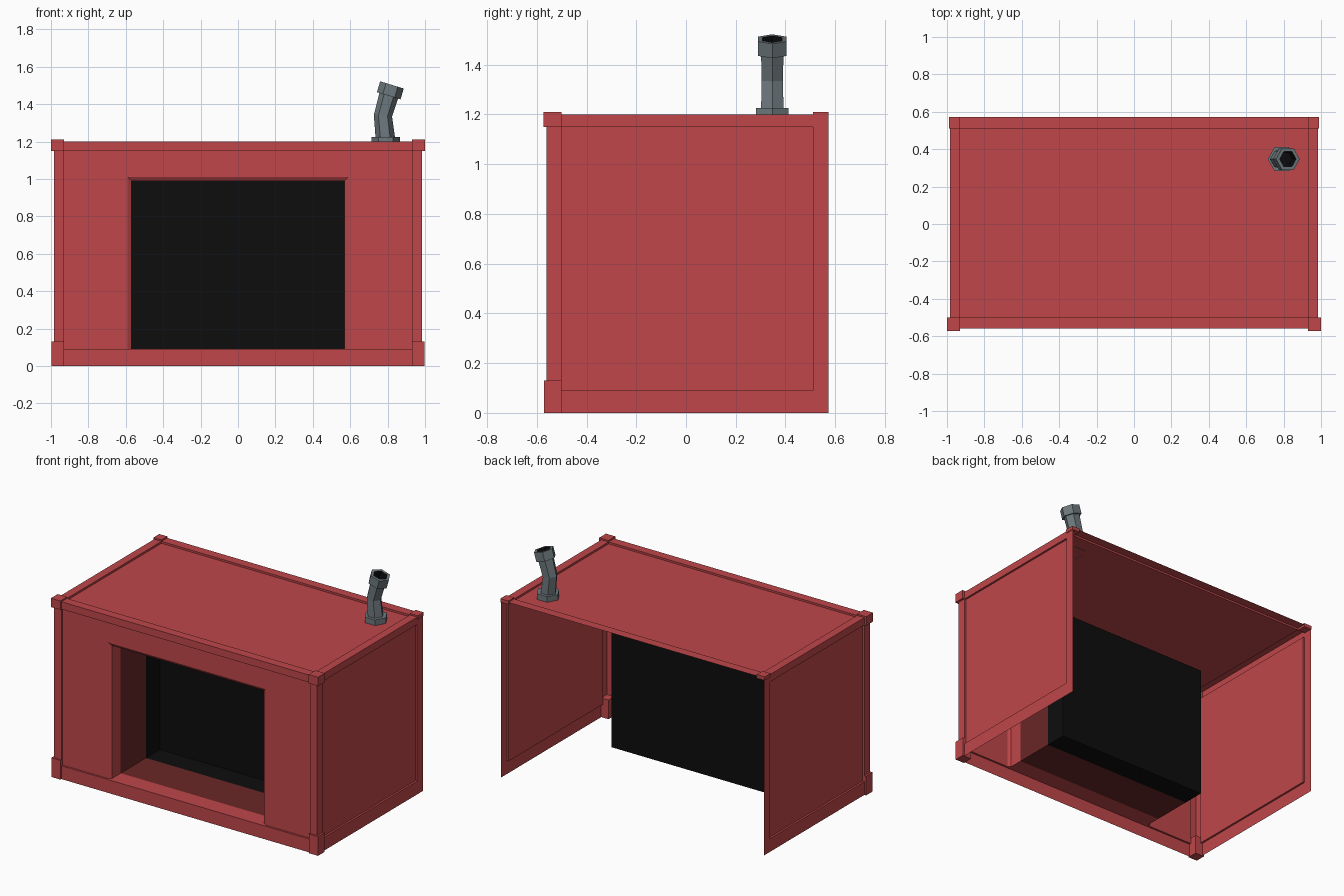
import bpy, bmesh, math
from mathutils import Vector, Matrix

if "Cube" in bpy.data.objects:
    bpy.data.objects.remove(bpy.data.objects["Cube"])


def material(name, rgb):
    m = bpy.data.materials.new(name)
    m.diffuse_color = (*rgb, 1)
    m.use_nodes = True
    m.node_tree.nodes["Principled BSDF"].inputs["Base Color"].default_value = m.diffuse_color
    return m


RED = material("painted red", (0.52, 0.062, 0.068))
DARK = material("dark red shade", (0.145, 0.02, 0.02))
BLACK = material("black interior", (0.004, 0.004, 0.004))
GREY = material("pipe grey", (0.155, 0.19, 0.205))


def loft(name, loops, mats, bands=None, cap=True, mirror=False):
    """Bridge a series of equal-length loops, optionally closing the last one.
    bands gives a material index per bridge (the cap uses the last)."""
    bm = bmesh.new()
    rings = [[bm.verts.new(p) for p in loop] for loop in loops]
    bands = bands or [0] * len(loops)
    n = len(loops[0])
    for a, b, mi in zip(rings, rings[1:], bands):
        for i in range(n):
            j = (i + 1) % n
            bm.faces.new((a[i], a[j], b[j], b[i])).material_index = mi
    if cap:
        bm.faces.new(rings[-1]).material_index = bands[-1]
    # drop slivers where neighbouring loops share an edge line
    slivers = [f for f in bm.faces if f.calc_area() < 1e-6]
    bmesh.ops.delete(bm, geom=slivers, context='FACES')
    return finish(name, bm, mats, mirror)


def finish(name, bm, mats, mirror=False):
    me = bpy.data.meshes.new(name)
    bm.to_mesh(me)
    bm.free()
    for m in mats:
        me.materials.append(m)
    ob = bpy.data.objects.new(name, me)
    bpy.context.collection.objects.link(ob)
    if mirror:
        ob.modifiers.new("mirror", 'MIRROR')
    return ob


def block(name, lo, hi):
    """Axis-aligned box, mirrored to the other side in x."""
    bm = bmesh.new()
    lo, hi = Vector(lo), Vector(hi)
    bmesh.ops.create_cube(bm, size=1)
    for v in bm.verts:
        v.co = (lo + hi) / 2 + v.co * (hi - lo)
    return finish(name, bm, [RED], True)


def rect(u0, u1, v0, v1):
    return [(u0, v0), (u1, v0), (u1, v1), (u0, v1)]


X, Y0, Y1, Z = 0.985, -0.56, 0.572, 1.2   # shell extents
D = 0.013                                 # panel recess

# side walls: frame with a recessed panel
outer, inner = rect(Y0, Y1, 0, Z), rect(-0.50, 0.51, 0.09, 1.15)
loft("side_wall", [[(x, y, z) for y, z in r] for x, r in
                   ((X, outer), (X, inner), (X - D, inner))], [RED], mirror=True)

# roof: frame with a recessed panel
outer, inner = rect(-X, X, Y0, Y1), rect(-0.93, 0.93, -0.50, 0.51)
loft("roof", [[(x, y, z) for x, y in r] for z, r in
              ((Z, outer), (Z, inner), (Z - D, inner))], [RED])

# front wall with its opening
outer, inner = rect(-X, X, 0, Z), rect(-0.93, 0.93, 0.09, 1.15)
trim, hole = rect(-0.59, 0.59, 0.09, 1.01), rect(-0.57, 0.57, 0.09, 0.99)
loft("front_wall", [[(x, y, z) for x, z in r] for y, r in
                    ((Y0, outer), (Y0, inner), (Y0 + D, inner), (Y0 + D, trim),
                     (Y0 + 2 * D, hole))], [RED], cap=False)

# recess behind the opening, darkening towards a black back panel
loft("opening_recess", [[(x, y, z) for x, z in hole] for y in
                        (Y0 + 2 * D, -0.44, -0.17, -0.02)],
     [RED, DARK, BLACK], [0, 1, 2])

# corner blocks
block("front_top_corner", (0.93, -0.572, 1.15), (1.0, -0.50, 1.21))
block("front_bottom_corner", (0.93, -0.57, 0), (0.998, -0.50, 0.13))
block("back_top_corner", (0.93, 0.51, 1.185), (0.99, 0.572, 1.21))

# bent hexagonal exhaust pipe with collar, cap and hollow mouth


def hexagon(x, z, r, tilt):
    rot = Matrix.Rotation(math.radians(tilt), 3, 'Y')
    return [Vector((x, 0.347, z)) + rot @ Vector((r * math.cos(i * math.pi / 3),
                                                  r * math.sin(i * math.pi / 3), 0))
            for i in range(6)]


stations = [(0.79, 1.185, 0.075, 0), (0.79, 1.225, 0.075, 0), (0.787, 1.225, 0.052, 0),
            (0.775, 1.338, 0.049, 6), (0.806, 1.445, 0.052, 17),
            (0.806, 1.445, 0.066, 17), (0.823, 1.503, 0.066, 17),
            (0.823, 1.503, 0.046, 17), (0.806, 1.445, 0.042, 17)]
loft("exhaust_pipe", [hexagon(*s) for s in stations], [GREY, BLACK],
     [0] * 7 + [1])
